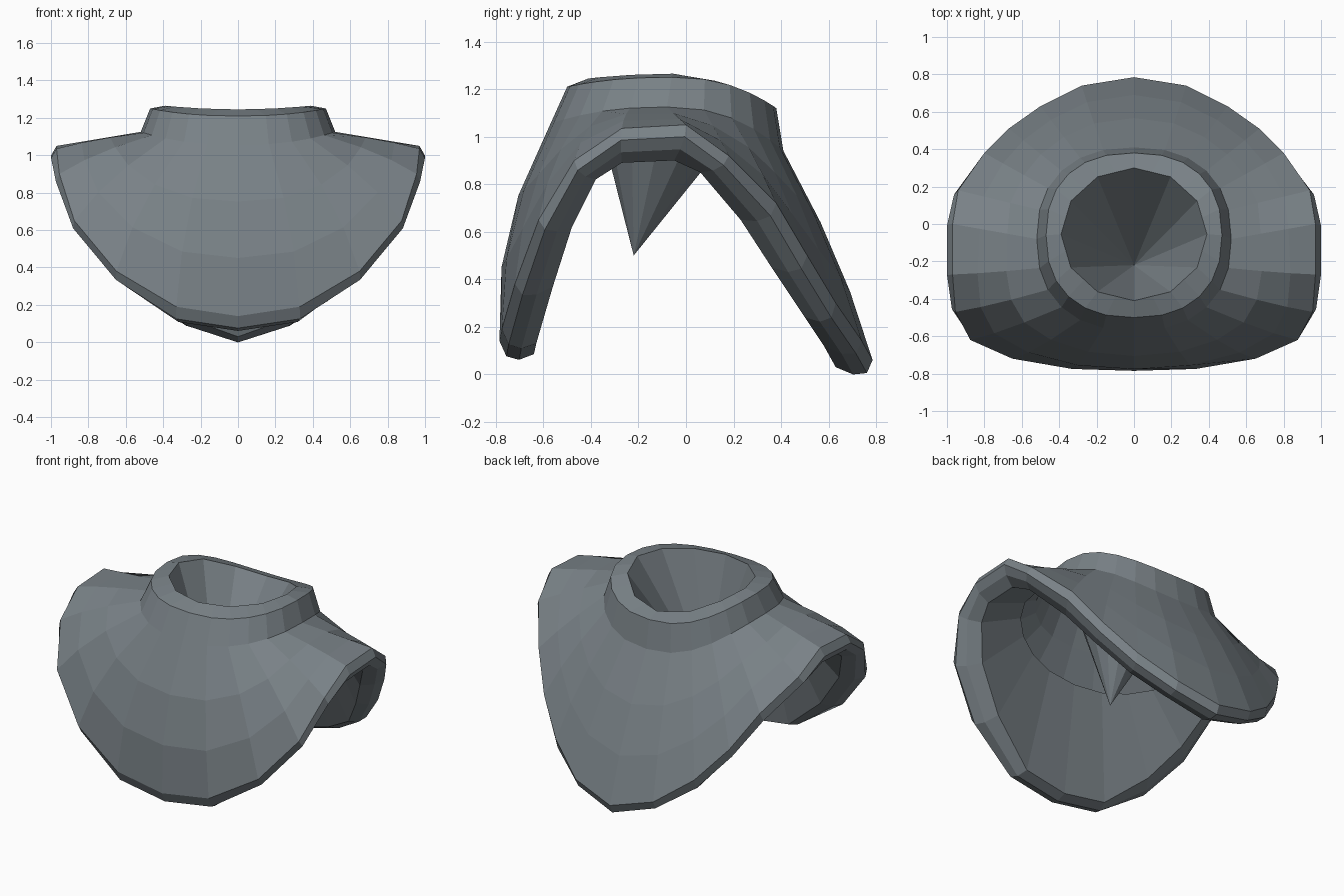
import bpy, bmesh
from math import sin, cos, pi
from mathutils import Vector

default_cube = bpy.data.objects.get("Cube")
if default_cube:
    bpy.data.objects.remove(default_cube)

steel = bpy.data.materials.new("slate_grey")
steel.use_nodes = True
colour = (0.19, 0.22, 0.24, 1)
steel.diffuse_color = colour
steel.node_tree.nodes["Principled BSDF"].inputs["Base Color"].default_value = colour

HALF = 12  # columns from the front centre to the back centre


def oval(centre_y, rx, ry, top, front_drop, back_drop, squareness=1.0):
    """Half ring around the neck, sinking towards the front and the back."""
    ring = []
    for i in range(HALF + 1):
        c, s = cos(pi * i / HALF), abs(sin(pi * i / HALF))
        drop = (front_drop if c > 0 else back_drop) * c * c
        x = rx * s ** squareness if 0 < i < HALF else 0
        y = ry * abs(c) ** squareness * (1 if c > 0 else -1)
        ring.append(Vector((x, centre_y - y, top - drop)))
    return ring


def loft(name, rings, tip=None):
    """Skin mirrored half rings in order, closing the last one to a tip."""
    bm = bmesh.new()
    loops = []
    for ring in rings:
        mirrored = [Vector((-p.x, p.y, p.z)) for p in reversed(ring[1:-1])]
        loops.append([bm.verts.new(p) for p in ring + mirrored])
    count = 2 * HALF
    for a, b in zip(loops, loops[1:]):
        for i in range(count):
            j = (i + 1) % count
            bm.faces.new((a[i], b[i], b[j], a[j]))
    if tip:
        end = bm.verts.new(tip)
        for i in range(count):
            bm.faces.new((loops[-1][i], end, loops[-1][(i + 1) % count]))
    mesh = bpy.data.meshes.new(name)
    bm.normal_update()
    bm.to_mesh(mesh)
    bm.free()
    mesh.materials.append(steel)
    obj = bpy.data.objects.new(name, mesh)
    bpy.context.collection.objects.link(obj)
    return obj


def blend(a, b, t):
    return [p.lerp(q, t) for p, q in zip(a, b)]


# Neck rings
neck_base = oval(-.08, .52, .49, 1.125, .07, .185, .85)
neck_top = oval(-.06, .47, .44, 1.25, .04, .13, .85)
opening = oval(-.055, .39, .355, 1.265, .02, .12)
for i in range(1, HALF, 2):  # twelve-sided opening
    opening[i] = (opening[i - 1] + opening[i + 1]) / 2
tip = Vector((0, -.22, .5))

# Lower hem, outer and inner edges, from front centre to back centre
hem = [Vector(p) for p in (
    (0, -.785, .14), (.33, -.775, .19), (.65, -.72, .38), (.875, -.62, .65),
    (.955, -.47, .9), (.97, -.27, 1.035), (.97, 0, 1.05), (.94, .18, .92),
    (.8, .38, .72), (.67, .51, .5), (.5, .63, .3), (.28, .74, .14),
    (0, .785, .06))]
hem_inner = [Vector(p) for p in (
    (0, -.64, .085), (.3, -.63, .13), (.58, -.56, .37), (.77, -.48, .62),
    (.86, -.38, .82), (.9, -.27, .89), (.9, -.05, .9), (.86, .06, .85),
    (.72, .23, .65), (.6, .36, .45), (.45, .5, .24), (.25, .58, .12),
    (0, .63, .03))]


def bulged(t):
    """Shell ring between neck and hem, swelling at the chest and the back."""
    ring = []
    for p, edge in zip(blend(neck_base, hem, t), hem):
        out = Vector((edge.x, edge.y, 0)).normalized()
        amount = .06 * max(0, -out.y) + .025 * max(0, out.y)
        ring.append(p + (out + Vector((0, 0, .3))) * amount)
    return ring


def rolled(t, size):
    """Ring of the rounded hem, pushed away from the neck."""
    return [p + (edge - base).normalized() * size for p, edge, base
            in zip(blend(hem, hem_inner, t), hem, neck_base)]


# Shell, rounded hem and the lining, which stays open around the socket
lining_end = oval(-.08, .68, .47, .97, .18, .38, .9)
loft("mantle", [neck_base, bulged(.35), bulged(.68), hem,
                rolled(.28, .05), rolled(.64, .045), hem_inner, lining_end])

# Upright collar and its sloping lip
loft("collar", [opening, neck_top, neck_base])

# Sunken conical neck socket
loft("neck_socket", [opening], tip)
